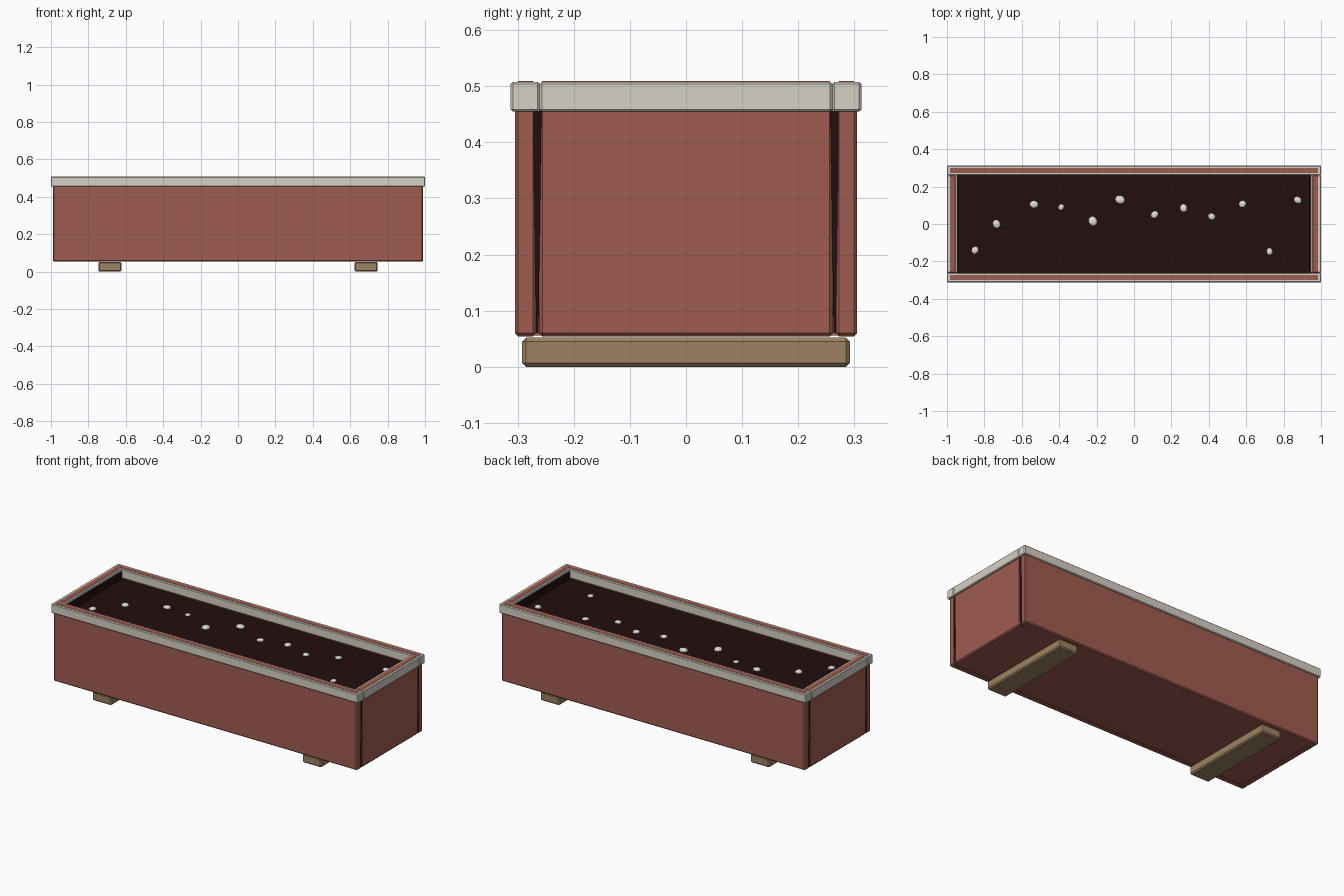
import bpy, bmesh
from mathutils import Matrix, Vector

cube = bpy.data.objects.get("Cube")
if cube:
    bpy.data.objects.remove(cube, do_unlink=True)


def material(name, rgb):
    linear = [((c / 255 + 0.055) / 1.055) ** 2.4 for c in rgb] + [1]
    mat = bpy.data.materials.new(name)
    mat.use_nodes = True
    mat.diffuse_color = linear
    mat.node_tree.nodes["Principled BSDF"].inputs["Base Color"].default_value = linear
    return mat


RED = material("terracotta red", (160, 92, 80))
CREAM = material("cream trim", (214, 209, 197))
WOOD = material("brown wood", (156, 130, 97))
SOIL = material("dark soil", (36, 14, 14))
WHITE = material("white pebble", (226, 224, 218))


def finish(bm, name, mat):
    mesh = bpy.data.meshes.new(name)
    bm.to_mesh(mesh)
    bm.free()
    mesh.materials.append(mat)
    obj = bpy.data.objects.new(name, mesh)
    bpy.context.collection.objects.link(obj)
    return obj


def box(name, low, high, mat, bevel=0.0):
    """Box between two corners, with optional chamfered edges."""
    low, high = Vector(low), Vector(high)
    bm = bmesh.new()
    bmesh.ops.create_cube(bm, size=1)
    bmesh.ops.scale(bm, vec=high - low, verts=bm.verts)
    bmesh.ops.translate(bm, vec=(low + high) / 2, verts=bm.verts)
    if bevel:
        bmesh.ops.bevel(bm, geom=bm.edges[:], offset=bevel, segments=1,
                        affect='EDGES')
    return finish(bm, name, mat)


def span(side, a, b):
    return sorted((side * a, side * b))


# Long walls with their trim
for side, label in ((-1, "front"), (1, "back")):
    y0, y1 = span(side, 0.267, 0.305)
    box(label + "_wall", (-0.99, y0, 0.054), (0.99, y1, 0.509), RED, 0.006)
    y0, y1 = span(side, 0.261, 0.3125)
    box(label + "_trim", (-1, y0, 0.455), (1, y1, 0.508), CREAM, 0.004)

# End walls with their trim, the dark lining and the corner seams
for side, label in ((-1, "right"), (1, "left")):
    x0, x1 = span(side, 0.95, 0.99)
    box(label + "_wall", (x0, -0.262, 0.054), (x1, 0.262, 0.509), RED, 0.006)
    x0, x1 = span(side, 0.943, 1.0)
    box(label + "_trim", (x0, -0.261, 0.455), (x1, 0.261, 0.508), CREAM, 0.004)
    x0, x1 = span(side, 0.938, 0.95)
    box(label + "_lining", (x0, -0.262, 0.43), (x1, 0.262, 0.495), SOIL)
    x0, x1 = span(side, 0.95, 0.9885)
    for end, place in ((-1, "front"), (1, "back")):
        y0, y1 = span(end, 0.2575, 0.2725)
        seam = box(f"{label}_{place}_seam", (x0, y0, 0.06), (x1, y1, 0.456), SOIL)
        for v in seam.data.vertices:  # narrow towards the bottom
            if v.co.z < 0.2:
                v.co.y = end * 0.265 + (v.co.y - end * 0.265) * 0.25

# Floor, soil and feet
box("floor", (-0.985, -0.3, 0.056), (0.985, 0.3, 0.09), RED)
box("soil", (-0.95, -0.268, 0.09), (0.95, 0.268, 0.45), SOIL)
for side, label in ((-1, "right"), (1, "left")):
    x0, x1 = span(side, 0.622, 0.747)
    box(label + "_foot", (x0, -0.292, 0), (x1, 0.292, 0.052), WOOD, 0.007)

# Pebbles scattered on the soil: x, y, radius
PEBBLES = [(-0.85, -0.14, 0.022), (-0.735, 0, 0.024), (-0.535, 0.105, 0.024),
           (-0.39, 0.09, 0.018), (-0.22, 0.015, 0.027), (-0.075, 0.13, 0.027),
           (0.11, 0.05, 0.022), (0.265, 0.085, 0.023), (0.415, 0.04, 0.021),
           (0.58, 0.107, 0.021), (0.725, -0.147, 0.02), (0.875, 0.128, 0.022)]
for i, (x, y, r) in enumerate(PEBBLES, 1):
    bm = bmesh.new()
    bmesh.ops.create_icosphere(bm, subdivisions=2, radius=r)
    bmesh.ops.transform(bm, verts=bm.verts, matrix=Matrix.Translation((x, y, 0.453))
                        @ Matrix.Rotation(i, 4, 'Z') @ Matrix.Diagonal((1, 0.85, 0.45, 1)))
    finish(bm, f"pebble_{i}", WHITE)
